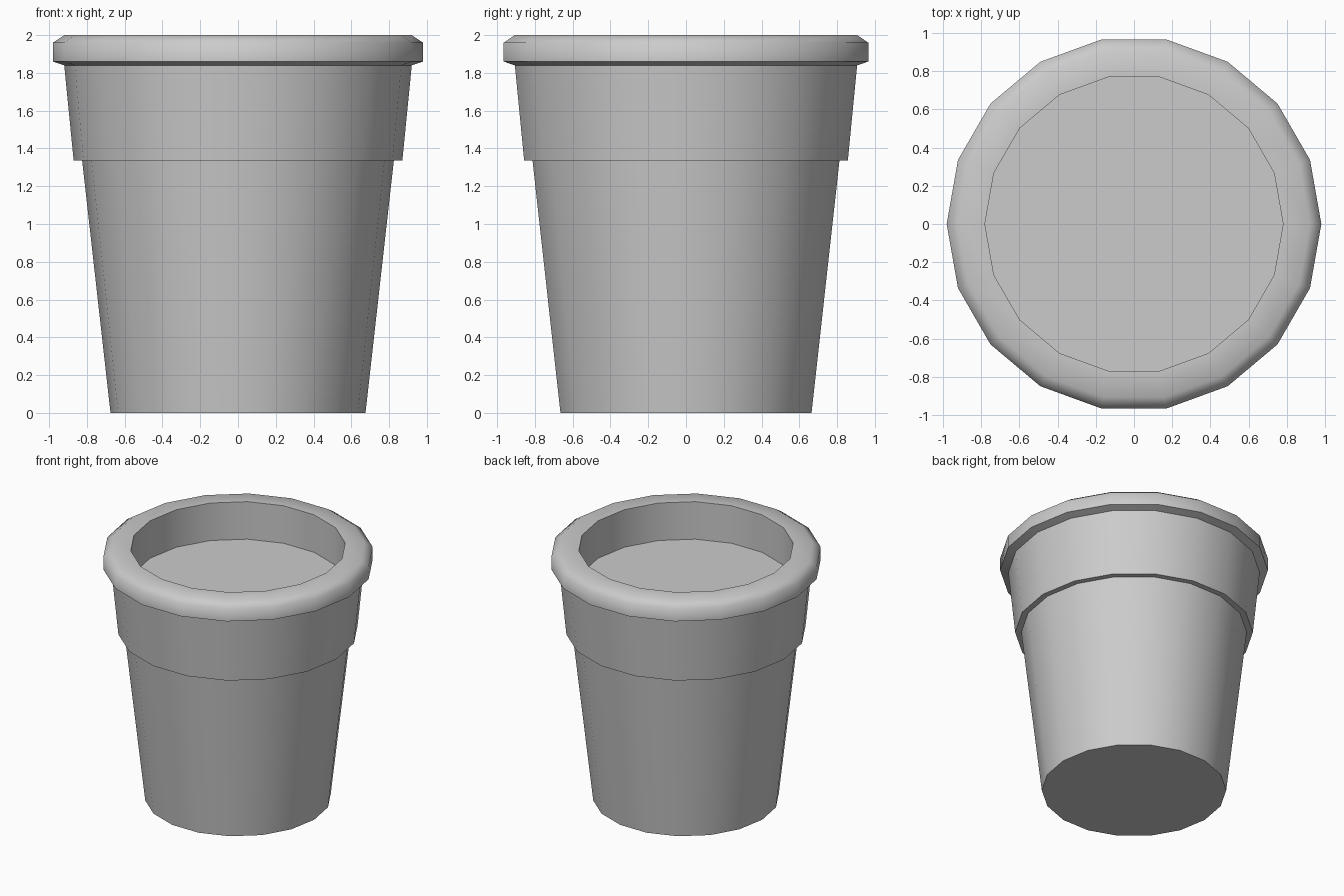
import bpy, bmesh
from math import cos, sin, tau, radians

if "Cube" in bpy.data.objects:
    bpy.data.objects.remove(bpy.data.objects["Cube"])

SIDES = 18


def lathe(name, profile, cap_start=False, cap_end=False):
    """Revolve (radius, height) points around z."""
    bm = bmesh.new()
    rings = [[bm.verts.new((r * cos(tau * i / SIDES), r * sin(tau * i / SIDES), z))
              for i in range(SIDES)] for r, z in profile]
    for a, b in zip(rings, rings[1:]):
        for i in range(SIDES):
            j = (i + 1) % SIDES
            bm.faces.new((a[i], a[j], b[j], b[i]))
    if cap_start:
        bm.faces.new(rings[0][::-1])
    if cap_end:
        bm.faces.new(rings[-1])
    mesh = bpy.data.meshes.new(name)
    bm.to_mesh(mesh)
    bm.free()
    obj = bpy.data.objects.new(name, mesh)
    bpy.context.collection.objects.link(obj)
    bpy.ops.object.select_all(action='DESELECT')
    obj.select_set(True)
    bpy.context.view_layer.objects.active = obj
    bpy.ops.object.shade_smooth_by_angle(angle=radians(60))
    return obj


# Pot: tapered body, stepped collar, bevelled rim and inner wall
lathe("pot", [
    (0.675, 0.0), (0.825, 1.335),
    (0.87, 1.335), (0.92, 1.84),
    (0.98, 1.86), (0.98, 1.96), (0.92, 2.0),
    (0.78, 2.0), (0.78, 1.70),
], cap_start=True)

# Soil: flat disc filling the pot below the rim
lathe("soil", [(0.78, 1.70)], cap_end=True)
